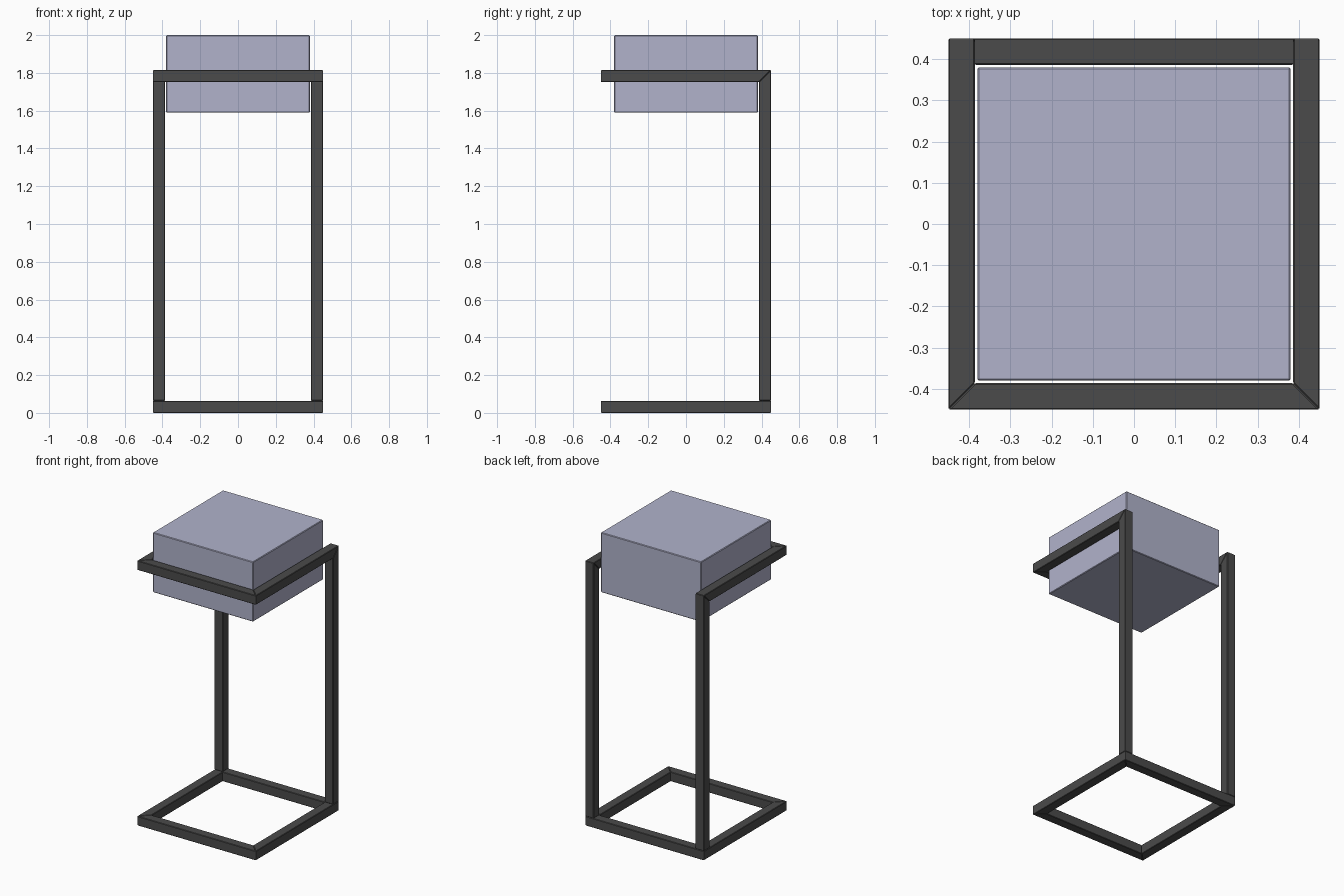
import bpy, bmesh
from mathutils import Vector

if "Cube" in bpy.data.objects:
    bpy.data.objects.remove(bpy.data.objects["Cube"])

H = 0.032            # half thickness of a bar
C = 0.45 - H         # bar centre line
ZT = 1.815 - H       # top rail height


def material(name, col):
    m = bpy.data.materials.new(name)
    m.diffuse_color = col
    m.use_nodes = True
    m.node_tree.nodes["Principled BSDF"].inputs["Base Color"].default_value = m.diffuse_color
    return m


DARK = material("dark_metal", (0.07, 0.07, 0.07, 1))
PALE = material("pale_lavender", (0.44, 0.45, 0.60, 1))


def finish(name, bm, mat, bevel):
    bmesh.ops.recalc_face_normals(bm, faces=bm.faces[:])
    me = bpy.data.meshes.new(name)
    bm.to_mesh(me)
    bm.free()
    me.materials.append(mat)
    ob = bpy.data.objects.new(name, me)
    bpy.context.collection.objects.link(ob)
    mod = ob.modifiers.new("bevel", 'BEVEL')
    mod.width = bevel
    mod.segments = 1
    return ob


def bar(name, a, b, before=None, after=None):
    """Square bar from a to b, mitred against the previous / next bar direction."""
    a, b = Vector(a), Vector(b)
    d = (b - a).normalized()
    u = Vector((0, 0, 1)) if abs(d.z) < 0.5 else Vector((1, 0, 0))
    w = d.cross(u)
    bm = bmesh.new()
    rings = []
    for p, other in ((a, before), (b, after)):
        n = d + Vector(other) if other else d
        ring = []
        for i, j in ((1, 1), (-1, 1), (-1, -1), (1, -1)):
            off = (u * i + w * j) * H
            ring.append(bm.verts.new(p + off - d * (off.dot(n) / d.dot(n))))
        rings.append(ring)
        bm.faces.new(ring)
    for i in range(4):
        k = (i + 1) % 4
        bm.faces.new((rings[0][i], rings[0][k], rings[1][k], rings[1][i]))
    return finish(name, bm, DARK, 0.003)


def chain(points, names, closed=False):
    """Row of bars along a path with mitred corners."""
    pts = [Vector(p) for p in points]
    n = len(names)
    dirs = [(pts[(i + 1) % len(pts)] - pts[i]).normalized() for i in range(n)]
    for i, name in enumerate(names):
        before = dirs[i - 1] if closed or i > 0 else None
        after = dirs[(i + 1) % n] if closed or i < n - 1 else None
        bar(name, pts[i], pts[(i + 1) % len(pts)], before, after)


# closed square base
chain([(-C, -C, H), (C, -C, H), (C, C, H), (-C, C, H)],
      ["base_front", "base_right", "base_back", "base_left"], closed=True)

# two back posts carrying a U-shaped rail, open at the back
chain([(-C, C, 2 * H), (-C, C, ZT), (-C, -C, ZT), (C, -C, ZT), (C, C, ZT), (C, C, 2 * H)],
      ["left_post", "rail_left", "rail_front", "rail_right", "right_post"])

# block held inside the rail
bm = bmesh.new()
bmesh.ops.create_cube(bm, size=1)
bmesh.ops.scale(bm, vec=(0.76, 0.76, 0.41), verts=bm.verts)
bmesh.ops.translate(bm, vec=(0, 0, 1.795), verts=bm.verts)
finish("planter_block", bm, PALE, 0.004)
